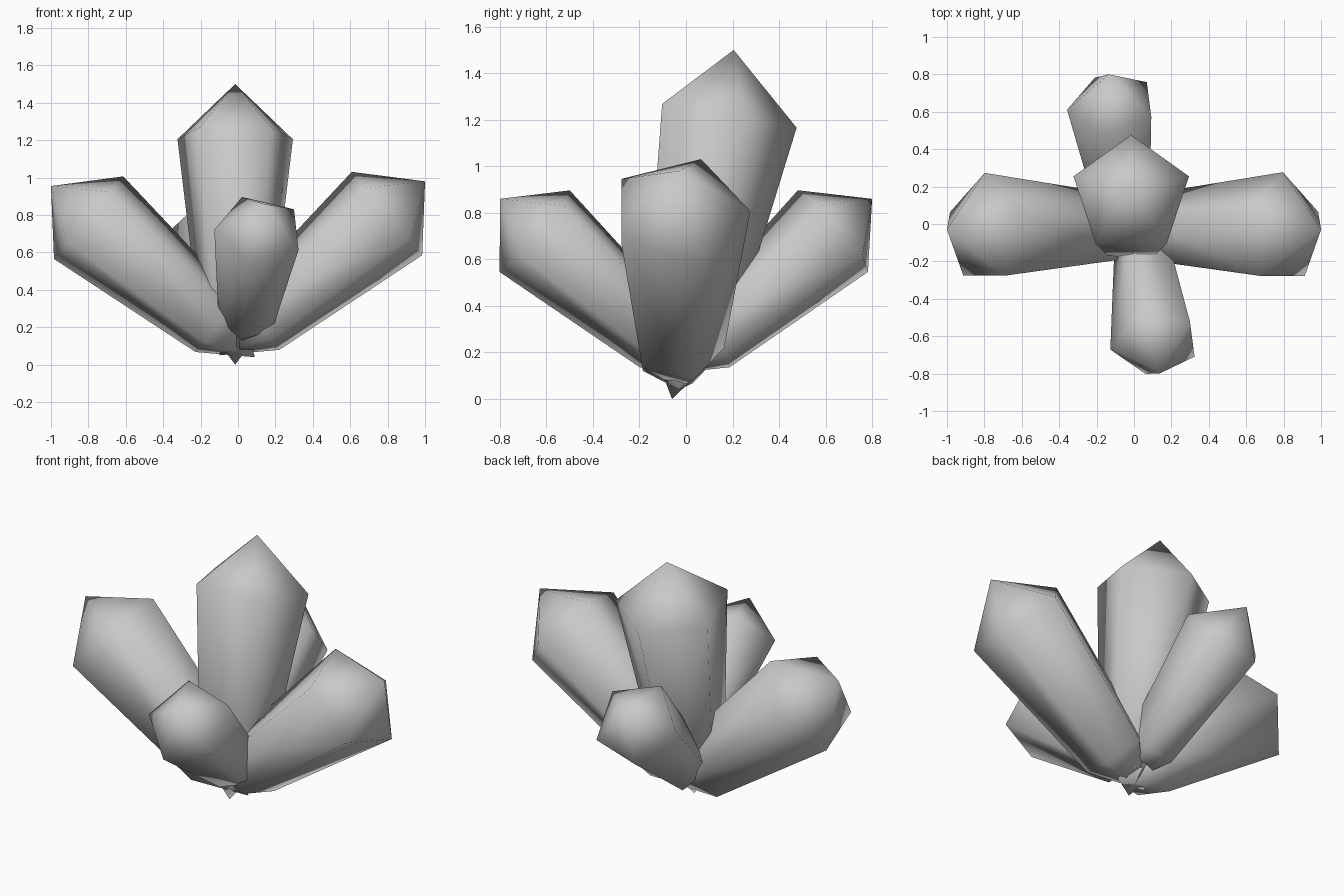
import bpy, bmesh, math
from mathutils import Vector

# Remove the default cube only
cube = bpy.data.objects.get("Cube")
if cube:
    bpy.data.objects.remove(cube, do_unlink=True)

# Single crystal material
grey = bpy.data.materials.new("crystal_grey")
grey.use_nodes = True
colour = (0.58, 0.58, 0.58, 1)
grey.diffuse_color = colour
grey.node_tree.nodes["Principled BSDF"].inputs["Base Color"].default_value = colour

SIDES = 5
# (position along the length, radius), both as fractions of the length
RINGS = [(0.183, 0.135), (0.815, 0.213)]


def crystal(name, base, tip, corner):
    """Tapered five-sided crystal, pointed at both ends, one ridge facing `corner`."""
    base, tip = Vector(base), Vector(tip)
    length = (tip - base).length
    axis = (tip - base).normalized()
    corner = Vector(corner)
    u = (corner - axis * corner.dot(axis)).normalized()
    v = axis.cross(u)

    bm = bmesh.new()
    rings = []
    for along, radius in RINGS:
        ring = []
        for i in range(SIDES):
            a = math.tau * i / SIDES
            out = u * math.cos(a) + v * math.sin(a)
            ring.append(bm.verts.new(base + axis * along * length + out * radius * length))
        rings.append(ring)
    bottom, top = bm.verts.new(base), bm.verts.new(tip)
    low, high = rings
    for i in range(SIDES):
        j = (i + 1) % SIDES
        bm.faces.new((bottom, low[j], low[i]))
        bm.faces.new((low[i], low[j], high[j], high[i]))
        bm.faces.new((high[i], high[j], top))
    bmesh.ops.recalc_face_normals(bm, faces=bm.faces)
    for face in bm.faces:
        face.smooth = True

    mesh = bpy.data.meshes.new(name)
    bm.to_mesh(mesh)
    bm.free()
    mesh.materials.append(grey)
    obj = bpy.data.objects.new(name, mesh)
    bpy.context.collection.objects.link(obj)


# Tall centre crystal, leaning back
crystal("centre_crystal", (-0.015, -0.06, 0), (-0.015, 0.205, 1.5), (0, 1, 0))

# Large side crystals
crystal("left_crystal", (-0.10, -0.03, 0.05), (1.0, -0.03, 0.98), (0, 1, 0))
crystal("right_crystal", (0.09, -0.03, 0.04), (-1.0, -0.03, 0.955), (0, 1, 0))

# Small front and back crystals, leaning opposite ways
for name, s in (("front_crystal", 1), ("back_crystal", -1)):
    crystal(name, (0.03 * s, 0.06 * s, 0.11), (0.135 * s, -0.8 * s, 0.86), (-1, -0.13, 0))
